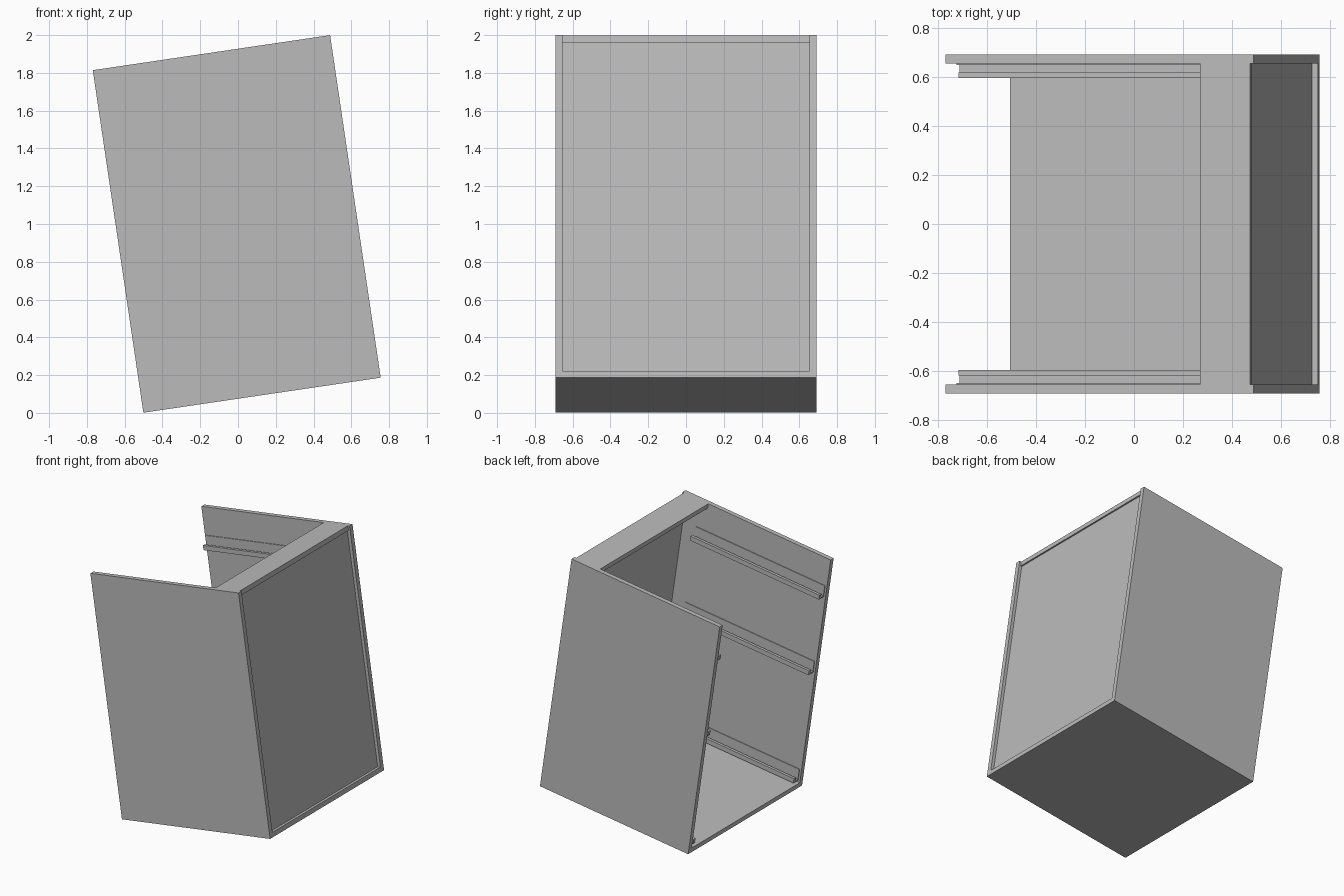
import bpy
import math
from mathutils import Matrix

cube = bpy.data.objects.get("Cube")
if cube:
    bpy.data.objects.remove(cube, do_unlink=True)

DEPTH, HEIGHT, HALF = 1.27, 1.833, 0.69   # cabinet size
T = 0.036                                 # board thickness
INNER = HALF - T
TILT = Matrix.Translation((-0.501, 0, 0.001)) @ Matrix.Rotation(math.radians(-8.4), 4, 'Y')

grey = bpy.data.materials.new("plain grey")
grey.diffuse_color = (0.5, 0.5, 0.5, 1)
grey.use_nodes = True
grey.node_tree.nodes["Principled BSDF"].inputs["Base Color"].default_value = (0.5, 0.5, 0.5, 1)


def extrude(name, profile, x0, x1):
    """Run a (y, z) profile along x, then lean it with the cabinet."""
    n = len(profile)
    verts = [(x, y, z) for x in (x0, x1) for y, z in profile]
    faces = [list(range(n))[::-1], list(range(n, 2 * n))]
    faces += [(i, (i + 1) % n, n + (i + 1) % n, n + i) for i in range(n)]
    # keep the profile winding consistent so normals face outward
    area = sum(profile[i - 1][0] * profile[i][1] - profile[i][0] * profile[i - 1][1] for i in range(n))
    if area < 0:
        faces = [list(f)[::-1] for f in faces]
    mesh = bpy.data.meshes.new(name)
    mesh.from_pydata(verts, [], faces)
    mesh.materials.append(grey)
    obj = bpy.data.objects.new(name, mesh)
    bpy.context.collection.objects.link(obj)
    obj.matrix_world = TILT
    return obj


def board(name, x0, x1, y0, y1, z0, z1):
    return extrude(name, [(y0, z0), (y1, z0), (y1, z1), (y0, z1)], x0, x1)


# Carcass: two sides, floor, top rail and inset back
board("front_side_panel", 0, DEPTH, -HALF, -INNER, 0, HEIGHT)
board("back_side_panel", 0, DEPTH, INNER, HALF, 0, HEIGHT)
board("floor_panel", 0, DEPTH, -INNER, INNER, 0, T)
board("top_rail", 1.049, 1.256, -INNER, INNER, HEIGHT - T, HEIGHT)
board("rear_panel", 1.234, 1.246, -INNER, INNER, T, HEIGHT - T)

# Drawer runners: wall plate, foot and raised lip, mirrored on both sides
for level, z in (("lower", 0.05), ("middle", 0.92), ("upper", 1.53)):
    for side, s in (("front", -1), ("back", 1)):
        section = [(0, 0), (0.058, 0), (0.058, 0.035), (0.036, 0.035),
                   (0.036, 0.01), (0.006, 0.01), (0.006, 0.09), (0, 0.09)]
        profile = [(s * (INNER - d), z + h) for d, h in section]
        extrude(f"{level}_{side}_runner", profile, 0.015, 1.12)
